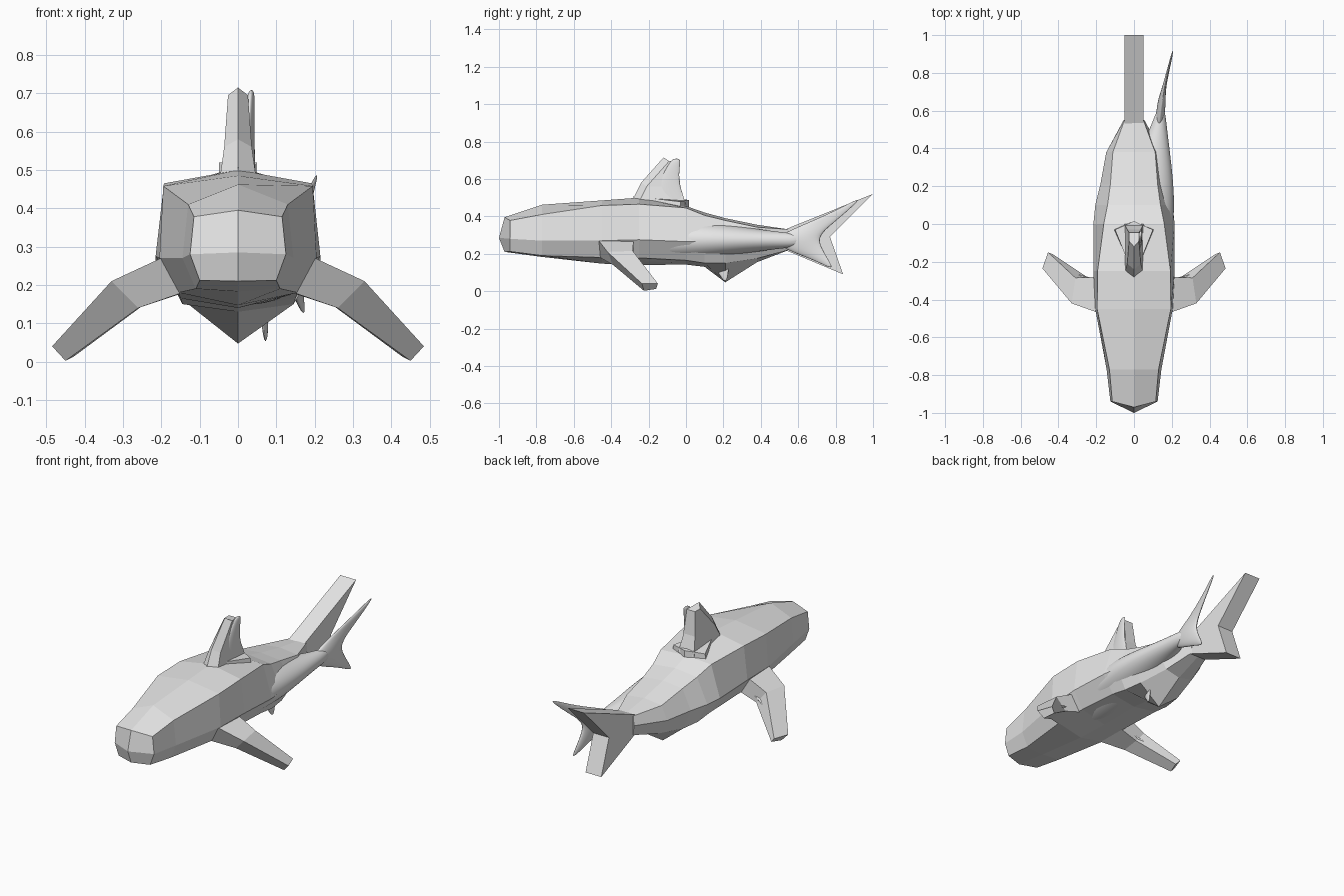
import bpy, bmesh, math

cube = bpy.data.objects.get("Cube")
if cube:
    bpy.data.objects.remove(cube)

grey = bpy.data.materials.new("light_grey")
grey.use_nodes = True
grey.diffuse_color = (0.8, 0.8, 0.8, 1)
grey.node_tree.nodes["Principled BSDF"].inputs["Base Color"].default_value = (0.8, 0.8, 0.8, 1)


def make(name, verts, faces, smooth=False):
    mesh = bpy.data.meshes.new(name)
    mesh.from_pydata(verts, [], faces)
    bm = bmesh.new()
    bm.from_mesh(mesh)
    bmesh.ops.recalc_face_normals(bm, faces=bm.faces)
    bm.to_mesh(mesh)
    bm.free()
    mesh.materials.append(grey)
    ob = bpy.data.objects.new(name, mesh)
    bpy.context.collection.objects.link(ob)
    if smooth:
        mod = ob.modifiers.new("Rounding", 'SUBSURF')
        mod.levels = mod.render_levels = 2
        for p in mesh.polygons:
            p.use_smooth = True
    return ob


def loft(name, rings, smooth=False, nose=None):
    n = len(rings[0])
    verts = [v for r in rings for v in r]
    faces = [(k * n + i, k * n + (i + 1) % n, (k + 1) * n + (i + 1) % n, (k + 1) * n + i)
             for k in range(len(rings) - 1) for i in range(n)]
    faces.append(tuple(range(len(verts) - n, len(verts))))
    if nose:
        c = len(verts)
        verts.append(nose)
        faces += [(i, i + 1, i + 2, c) for i in (0, 2, 4)] + [(6, 7, 0, c)]
    else:
        faces.append(tuple(range(n)))
    return make(name, verts, faces, smooth)


def mirrored(ring):
    return [(-x, y, z) for x, y, z in ring]


# Faceted body: y, top z, upper corner, side corner, lower corner, bottom z
sections = [
    (-.94, .395, (.115, .378), (.125, .28), (.10, .212), .21),
    (-.77, .462, (.13, .41), (.145, .27), (.11, .19), .183),
    (-.45, .485, (.195, .458), (.205, .27), (.155, .18), .147),
    (-.25, .50, (.193, .465), (.215, .275), (.155, .178), .14),
    (.0, .455, (.16, .445), (.215, .265), (.15, .165), .142),
    (.10, .42, (.14, .405), (.205, .265), (.145, .15), .13),
    (.21, .39, (.125, .378), (.178, .265), (.13, .15), .047),
    (.38, .355, (.112, .342), (.147, .265), (.09, .175), .155),
    (.55, .33, (.05, .33), (.055, .275), (.05, .22), .22),
]
rings = []
for y, top, u, m, l, bottom in sections:
    front = .03 if y < -.9 else 0
    half = [(x, y, z) for x, z in (u, m, l)]
    rings.append([(0, y - front, top)] + half + [(0, y - front, bottom)] + mirrored(half)[::-1])
loft("faceted_body", rings, nose=(0, -1, .285))

# Faceted forked tail, a slab of even thickness
fork = [(.53, .33), (1, .52), (.77, .29), (.84, .09), (.53, .22)]
loft("faceted_tail", [[(s, y, z) for y, z in fork] for s in (-.05, .05)])

# Faceted dorsal fin with ridged front edge
levels = [(-.29, .0, .46, .05), (-.24, -.03, .56, .036), (-.12, -.045, .695, .026)]
fin = [[(0, a, z + .02), (w, a + .03, z), (w, b, z), (-w, b, z), (-w, a + .03, z)]
       for a, b, z, w in levels]
loft("faceted_dorsal_fin", fin)
loft("dorsal_fin_foot", [[(0, .015, z + .01), (w, -.03, z), (0, -.28, z + .03), (-w, -.03, z)]
                         for z, w in ((.42, .11), (.478, .10))])

# Faceted pectoral fins
pectoral = [
    [(.19, -.47, .275), (.19, -.28, .275), (.14, -.28, .18), (.145, -.46, .18)],
    [(.33, -.42, .21), (.31, -.285, .215), (.25, -.28, .145), (.26, -.39, .14)],
    [(.485, -.235, .04), (.455, -.15, .04), (.43, -.16, .012), (.45, -.225, .002)],
]
for side, shape in (("left", pectoral), ("right", [mirrored(r) for r in pectoral])):
    loft(side + "_faceted_pectoral_fin", shape)

# Smooth inner body follows a gently curved spine
spine = [(-.95, 0), (-.3, .01), (0, .04), (.2, .07), (.35, .10), (.5, .13), (.7, .153), (.92, .207)]


def bend(y):
    for (a, p), (b, q) in zip(spine, spine[1:]):
        if y <= b:
            return p + (q - p) * (y - a) / (b - a)
    return spine[-1][1]


ANGLES = [math.tau * i / 12 for i in range(12)]
girth = [(-.92, .03, .03), (-.85, .07, .06), (-.6, .12, .10), (-.3, .175, .13), (-.1, .178, .13),
         (.08, .17, .115), (.22, .14, .092), (.36, .095, .066), (.5, .047, .046), (.62, .02, .035)]
loft("smooth_body", [[(bend(y) + w * math.cos(t), y, .272 + h * math.sin(t)) for t in ANGLES]
                     for y, w, h in girth], True)


# Smooth upright fins: z, leading y, trailing y, half thickness
def upright_fin(name, rows):
    rings = []
    for z, a, b, w in rows:
        ys = [(a + b) / 2 + (b - a) / 2 * math.cos(t) for t in ANGLES]
        rings.append([(bend(y) + w * math.sin(t), y, z) for y, t in zip(ys, ANGLES)])
    loft(name, rings, True)


upright_fin("smooth_tail", [
    (.125, .765, .785, .004), (.17, .675, .762, .010), (.22, .53, .735, .018), (.275, .46, .712, .026),
    (.32, .54, .74, .018), (.36, .635, .785, .011), (.42, .775, .855, .007), (.49, .91, .93, .004)])
upright_fin("smooth_dorsal_fin", [
    (.38, -.26, .02, .02), (.48, -.2, .0, .014), (.58, -.15, -.04, .011), (.68, -.095, -.03, .010),
    (.71, -.07, -.03, .007)])
upright_fin("smooth_anal_fin", [
    (.2, .08, .24, .012), (.12, .16, .23, .009), (.05, .2, .22, .005)])

# Smooth pectoral fins lie mostly within the faceted ones
slim = [(.12, -.43, -.27, .22), (.25, -.39, -.29, .18), (.36, -.34, -.23, .115), (.44, -.25, -.20, .05)]
blade = [[(x + .009 * math.sin(t), (a + b) / 2 + (b - a) / 2 * math.cos(t), z + .012 * math.sin(t))
          for t in ANGLES] for x, a, b, z in slim]
for side, shape in (("left", blade), ("right", [mirrored(r) for r in blade])):
    loft(side + "_smooth_pectoral_fin", shape, True)
